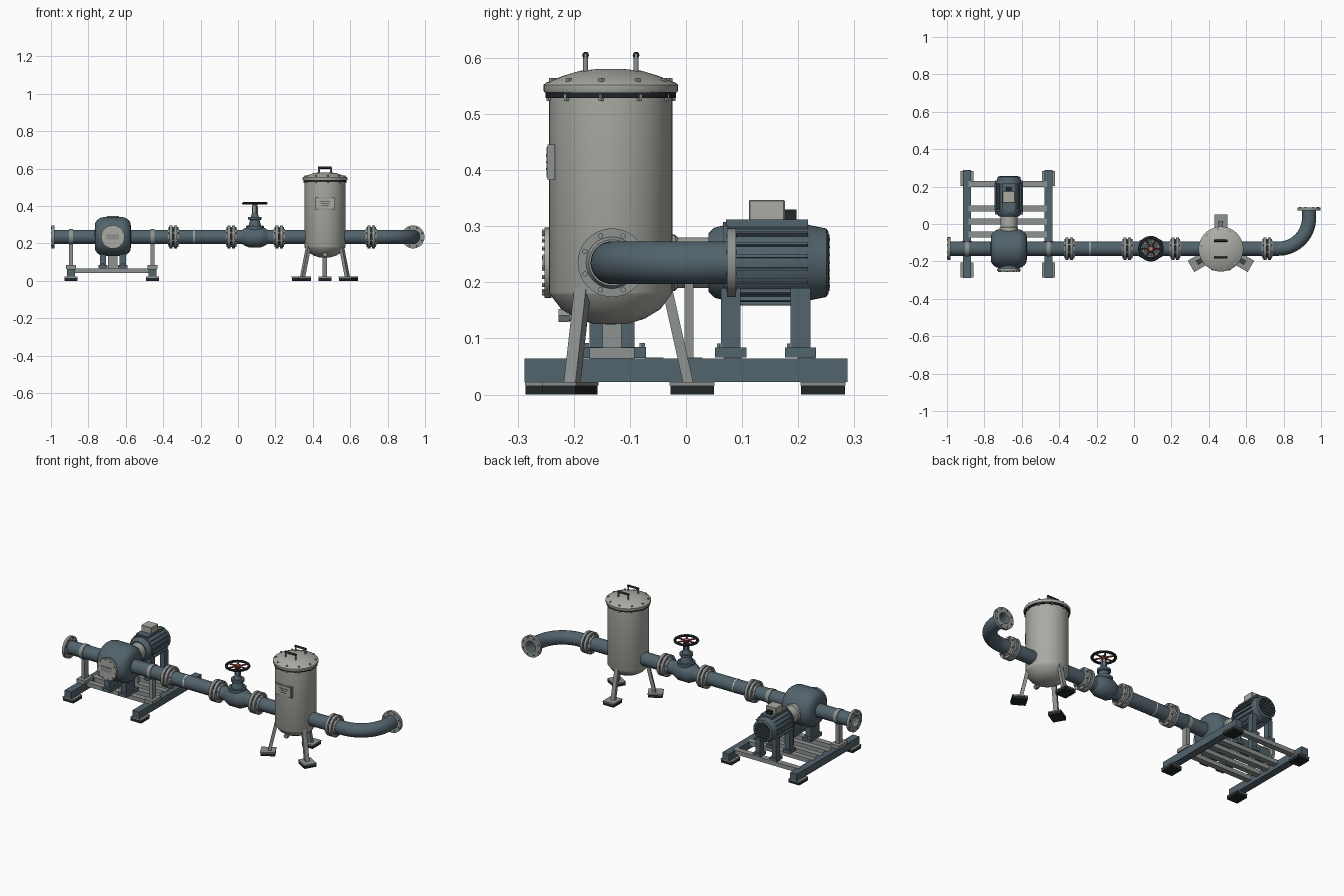
import bpy, bmesh, math
from mathutils import Vector, Matrix

cube = bpy.data.objects.get("Cube")
if cube:
    bpy.data.objects.remove(cube, do_unlink=True)


def material(name, r, g, b):
    m = bpy.data.materials.new(name)
    m.use_nodes = True
    m.diffuse_color = (r, g, b, 1)
    node = next(n for n in m.node_tree.nodes if n.type == 'BSDF_PRINCIPLED')
    node.inputs["Base Color"].default_value = (r, g, b, 1)
    return m


BLUE = material("slate blue paint", 0.085, 0.125, 0.15)
TANK = material("pale grey paint", 0.40, 0.41, 0.37)
GREY = material("steel grey", 0.27, 0.29, 0.285)
BLACK = material("black rubber", 0.015, 0.02, 0.02)
RED = material("red paint", 0.28, 0.04, 0.03)
WHITE = material("white seal", 0.65, 0.67, 0.65)

PY, PZ = -0.132, 0.235          # main pipe axis
PUMP_X, VALVE_X, TANK_X = -0.669, 0.09, 0.465
parts = []


def finish(name, bm, mat):
    bmesh.ops.recalc_face_normals(bm, faces=bm.faces)
    mesh = bpy.data.meshes.new(name)
    bm.to_mesh(mesh)
    bm.free()
    mesh.materials.append(mat)
    ob = bpy.data.objects.new(name, mesh)
    bpy.context.collection.objects.link(ob)
    parts.append(ob)
    return ob


def box(name, loc, size, mat, rot=None, bevel=0.0):
    bm = bmesh.new()
    bmesh.ops.create_cube(bm, size=1, matrix=Matrix.Diagonal((*size, 1)))
    if bevel:
        bmesh.ops.bevel(bm, geom=bm.edges[:], offset=bevel, segments=1, affect='EDGES')
    m = Matrix.Translation(loc) @ (rot.to_matrix().to_4x4() if rot else Matrix())
    bmesh.ops.transform(bm, matrix=m, verts=bm.verts)
    return finish(name, bm, mat)


def lathe(name, origin, axis, profile, mat, steps=40, closed=False):
    """Turn (distance along axis, radius) points about the axis."""
    bm = bmesh.new()
    vs = [bm.verts.new((r, 0, a)) for a, r in profile]
    es = [bm.edges.new(p) for p in zip(vs, vs[1:])]
    if closed:
        es.append(bm.edges.new((vs[-1], vs[0])))
    bmesh.ops.spin(bm, geom=vs + es, cent=(0, 0, 0), axis=(0, 0, 1),
                   angle=math.tau, steps=steps, use_merge=True)
    bmesh.ops.remove_doubles(bm, verts=bm.verts, dist=1e-5)
    turn = Vector((0, 0, 1)).rotation_difference(Vector(axis)).to_matrix().to_4x4()
    bmesh.ops.transform(bm, matrix=Matrix.Translation(origin) @ turn, verts=bm.verts)
    return finish(name, bm, mat)


def rod(name, a, b, r, mat, steps=32):
    d = Vector(b) - Vector(a)
    return lathe(name, a, d.normalized(), [(0, 0), (0, r), (d.length, r), (d.length, 0)], mat, steps)


def ring(name, origin, axis, length, inner, outer, mat):
    return lathe(name, origin, axis, [(0, inner), (0, outer), (length, outer), (length, inner)],
                 mat, closed=True)


def bolt_circle(name, origin, axis, radius, size, length, count, mat):
    axis, origin = Vector(axis), Vector(origin)
    side = axis.orthogonal().normalized()
    for i in range(count):
        p = origin + Matrix.Rotation(math.tau * (i + 0.5) / count, 3, axis) @ side * radius
        rod(name, p, p + axis * length, size, mat, 6)


def rubber_foot(x, y, angle=0.0):
    rot = Matrix.Rotation(angle, 3, 'Z').to_euler()
    box("foot_pad", (x, y, 0.008), (0.068, 0.078, 0.016), BLACK, rot)
    box("foot_plate", (x, y, 0.019), (0.07, 0.08, 0.006), GREY, rot)


# Pipe run with bolted flanges
ring("main_pipe_left", (-0.99, PY, PZ), (1, 0, 0), 1.35, 0.031, 0.038, BLUE)
ring("main_pipe_right", (0.56, PY, PZ), (1, 0, 0), 0.211, 0.031, 0.038, BLUE)
ring("pipe_seal", (-0.238, PY, PZ), (1, 0, 0), 0.006, 0.03, 0.039, WHITE)
for x in (-0.345, -0.035, 0.22, 0.713):
    for s in (-1, 1):
        lathe("flange", (x, PY, PZ), (s, 0, 0),
              [(0.004, 0.035), (0.004, 0.061), (0.02, 0.061), (0.02, 0.046), (0.03, 0.041), (0.03, 0.035)],
              GREY, closed=True)
    ring("gasket", (x - 0.004, PY, PZ), (1, 0, 0), 0.008, 0.035, 0.05, BLACK)
    bolt_circle("flange_bolt", (x - 0.026, PY, PZ), (1, 0, 0), 0.052, 0.005, 0.052, 8, GREY)

# Quarter bend
BEND, END_X = 0.165, 0.936
bm = bmesh.new()
bmesh.ops.create_circle(bm, segments=40, radius=0.038,
                        matrix=Matrix.Translation((END_X - BEND, PY, PZ)) @ Matrix.Rotation(math.pi / 2, 4, 'Y'))
bmesh.ops.spin(bm, geom=bm.verts[:] + bm.edges[:], cent=(END_X - BEND, PY + BEND, PZ),
               axis=(0, 0, 1), angle=math.pi / 2, steps=14)
finish("pipe_bend", bm, BLUE)
ring("bend_outlet", (END_X, PY + BEND, PZ), (0, 1, 0), 0.052, 0.031, 0.038, BLUE)
for o, axis in (((-0.982, PY, PZ), (-1, 0, 0)), ((END_X, 0.073, PZ), (0, 1, 0))):
    ring("end_flange", o, axis, 0.016, 0.031, 0.0615, GREY)
    bolt_circle("flange_hole", Vector(o) - Vector(axis) * 0.0006, axis, 0.051, 0.005, 0.0175, 8, BLACK)

# Pump casing, front cover and feet
lathe("pump_casing", (PUMP_X, PY, PZ + 0.002), (1, 0, 0),
      [(s * a, r) for s, a, r in
       [(-1, .097, .036), (-1, .095, .072), (-1, .085, .087), (-1, .068, .1), (-1, .045, .105),
        (1, .045, .105), (1, .068, .1), (1, .085, .087), (1, .095, .072), (1, .097, .036)]], BLUE, 48)
rod("cover_neck", (PUMP_X, -0.17, PZ), (PUMP_X, -0.242, PZ), 0.057, BLUE)
rod("pump_cover", (PUMP_X, -0.240, PZ), (PUMP_X, -0.252, PZ), 0.063, TANK)
bolt_circle("cover_bolt", (PUMP_X, -0.257, PZ), (0, 1, 0), 0.056, 0.004, 0.006, 10, GREY)
box("cover_plate", (PUMP_X, -0.2535, PZ), (0.066, 0.004, 0.03), GREY)
for s in (-1, 1):
    x = PUMP_X + s * 0.053
    box("pump_leg", (x, PY, 0.125), (0.033, 0.08, 0.09), BLUE)
    box("pump_foot", (x, -0.128, 0.075), (0.05, 0.114, 0.02), BLUE)
    for y in (-0.178, -0.078):
        rod("foot_bolt", (x, y, 0.084), (x, y, 0.092), 0.006, GREY, 6)

# Coupling housing between pump and motor
lathe("coupling_housing", (PUMP_X, -0.05, PZ), (0, 1, 0),
      [(0, 0), (0, 0.05), (0.03, 0.05), (0.035, 0.045), (0.095, 0.045), (0.095, 0)], TANK)
box("coupling_stand", (PUMP_X, 0.005, 0.135), (0.05, 0.016, 0.15), GREY)

# Motor with cooling fins
lathe("motor_body", (PUMP_X, 0.04, PZ), (0, 1, 0),
      [(0, 0), (0, 0.052), (0.01, 0.062), (0.035, 0.069), (0.175, 0.069), (0.18, 0.067),
       (0.21, 0.061), (0.214, 0.055), (0.214, 0)], BLUE)
for i in range(20):
    a = math.tau * (i + 0.5) / 20
    box("cooling_fin", (PUMP_X + 0.070 * math.cos(a), 0.146, PZ + 0.070 * math.sin(a)),
        (0.014, 0.142, 0.005), BLUE, Matrix.Rotation(-a, 3, 'Y').to_euler())
ring("motor_band", (PUMP_X, 0.066, PZ), (0, 1, 0), 0.009, 0.06, 0.073, BLUE)
rod("fan_opening", (PUMP_X, 0.252, PZ), (PUMP_X, 0.2555, PZ), 0.05, BLACK)
for i in range(-3, 4):
    box("fan_grille_bar", (PUMP_X, 0.2555, PZ + i * 0.014),
        (2 * math.sqrt(0.05 ** 2 - (i * 0.014) ** 2), 0.003, 0.004), BLUE)
box("terminal_base", (PUMP_X, 0.144, 0.306), (0.075, 0.146, 0.012), BLUE)
box("terminal_box", (PUMP_X, 0.144, 0.328), (0.066, 0.064, 0.038), TANK, bevel=0.002)
box("cable_gland", (PUMP_X, 0.186, 0.32), (0.03, 0.022, 0.02), BLACK)
for y in (0.08, 0.204):
    for s in (-1, 1):
        x = PUMP_X + s * 0.052
        box("motor_leg", (x, y, 0.135), (0.028, 0.035, 0.11), BLUE)
        box("motor_foot", (x, y, 0.075), (0.045, 0.056, 0.018), BLUE)
        rod("foot_bolt", (x + s * 0.012, y - 0.02, 0.083), (x + s * 0.012, y - 0.02, 0.091), 0.005, GREY, 6)

# Skid frame with pipe supports
for x in (-0.893, -0.457):
    box("skid_rail", (x, 0, 0.043), (0.042, 0.576, 0.042), BLUE)
    for y in (-0.247, 0.244):
        rubber_foot(x, y)
    ring("pipe_clamp", (x - 0.011, PY, PZ), (1, 0, 0), 0.022, 0.03, 0.042, GREY)
    box("support_post", (x, PY, 0.14), (0.022, 0.034, 0.13), GREY)
    box("support_plate", (x, PY, 0.074), (0.054, 0.08, 0.02), GREY)
for y in (0.215, 0.083, 0.013, -0.056, -0.128):
    box("skid_crossbar", (-0.675, y, 0.054), (0.42, 0.032, 0.024), GREY)

# Gate valve with handwheel
VX, UP = (VALVE_X, PY, 0), (0, 0, 1)
lathe("valve_body", (VALVE_X, PY, PZ), (1, 0, 0),
      [(-0.07, 0.036), (-0.055, 0.046), (-0.03, 0.057), (0.03, 0.057), (0.055, 0.046), (0.07, 0.036)], BLUE)
lathe("valve_bonnet", VX, UP,
      [(0.2, 0.0), (0.2, 0.045), (0.275, 0.043), (0.275, 0.048), (0.292, 0.048), (0.292, 0.034),
       (0.325, 0.026), (0.328, 0.036), (0.342, 0.036), (0.342, 0.022), (0.365, 0.014), (0.365, 0)], BLUE)
bolt_circle("bonnet_bolt", (VALVE_X, PY, 0.29), UP, 0.041, 0.005, 0.007, 6, GREY)
rod("valve_stem", (VALVE_X, PY, 0.36), (VALVE_X, PY, 0.42), 0.008, GREY, 16)
for s in (-1, 1):
    box("valve_yoke", (VALVE_X + s * 0.013, PY, 0.37), (0.006, 0.014, 0.06), BLUE)
lathe("handwheel_rim", (VALVE_X, PY, 0.414), UP,
      [(0.007 * math.sin(k * math.tau / 10), 0.06 + 0.008 * math.cos(k * math.tau / 10)) for k in range(10)],
      BLACK, closed=True)
rod("handwheel_hub", (VALVE_X, PY, 0.404), (VALVE_X, PY, 0.42), 0.015, RED)
for i in range(6):
    a = math.tau * i / 6
    rod("handwheel_spoke", (VALVE_X, PY, 0.413),
        (VALVE_X + 0.056 * math.cos(a), PY + 0.056 * math.sin(a), 0.413), 0.0045, RED, 10)

# Filter tank
TX, TY = TANK_X, PY - 0.002
lathe("tank_shell", (TX, TY, 0), UP,
      [(0.125, 0), (0.126, 0.03), (0.135, 0.06), (0.152, 0.088), (0.178, 0.108), (0.182, 0.11),
       (0.533, 0.11), (0.533, 0)], TANK, 48)
ring("lid_gasket", (TX, TY, 0.529), UP, 0.009, 0.1, 0.116, BLACK)
lathe("tank_lid", (TX, TY, 0), UP,
      [(0.538, 0), (0.538, 0.118), (0.542, 0.12), (0.552, 0.12), (0.556, 0.115), (0.568, 0.085),
       (0.577, 0.055), (0.58, 0.025), (0.58, 0)], TANK, 48)
bolt_circle("lid_bolt", (TX, TY, 0.55), UP, 0.106, 0.006, 0.014, 10, GREY)
bolt_circle("lid_nut", (TX, TY, 0.523), UP, 0.112, 0.005, 0.012, 10, GREY)
box("tank_nameplate", (TX, -0.240, 0.414), (0.106, 0.013, 0.064), GREY)
box("nameplate_face", (TX, -0.247, 0.414), (0.096, 0.003, 0.054), TANK)
for i, z in enumerate((0.426, 0.414, 0.402)):
    box("nameplate_mark", (TX, -0.2488, z), (0.06 - 0.012 * i, 0.001, 0.003), BLACK)
rod("tank_drain", (TX, TY, 0.141), (TX, -0.226, 0.141), 0.01, GREY, 20)
rod("drain_cap", (TX, -0.208, 0.141), (TX, -0.227, 0.141), 0.0135, GREY, 6)
for y in (TY - 0.045, TY + 0.045):
    for s in (-1, 1):
        rod("lid_handle_post", (TX + s * 0.032, y, 0.57), (TX + s * 0.032, y, 0.607), 0.0045, GREY, 12)
    rod("lid_handle_grip", (TX - 0.036, y, 0.605), (TX + 0.036, y, 0.605), 0.006, BLACK, 12)

# Splayed tank legs on rubber feet
for deg in (90, 210, 330):
    a = math.radians(deg)
    out = Vector((math.cos(a), math.sin(a), 0))
    foot = Vector((TX, TY, 0)) + out * 0.145
    rubber_foot(foot.x, foot.y, a - math.pi / 2)
    low = Vector((TX, TY, 0.02)) + out * 0.138
    high = Vector((TX, TY, 0.2)) + out * 0.098
    d = high - low
    across = Vector((-out.y, out.x, 0))
    turn = Matrix((across, d.normalized().cross(across), d.normalized())).transposed()
    box("tank_leg", (low + high) / 2, (0.024, 0.018, d.length), GREY, turn.to_euler())

# Soft shading on curved parts
bpy.ops.object.select_all(action='DESELECT')
for ob in parts:
    ob.select_set(True)
bpy.context.view_layer.objects.active = parts[0]
bpy.ops.object.shade_smooth_by_angle(angle=math.radians(35))
